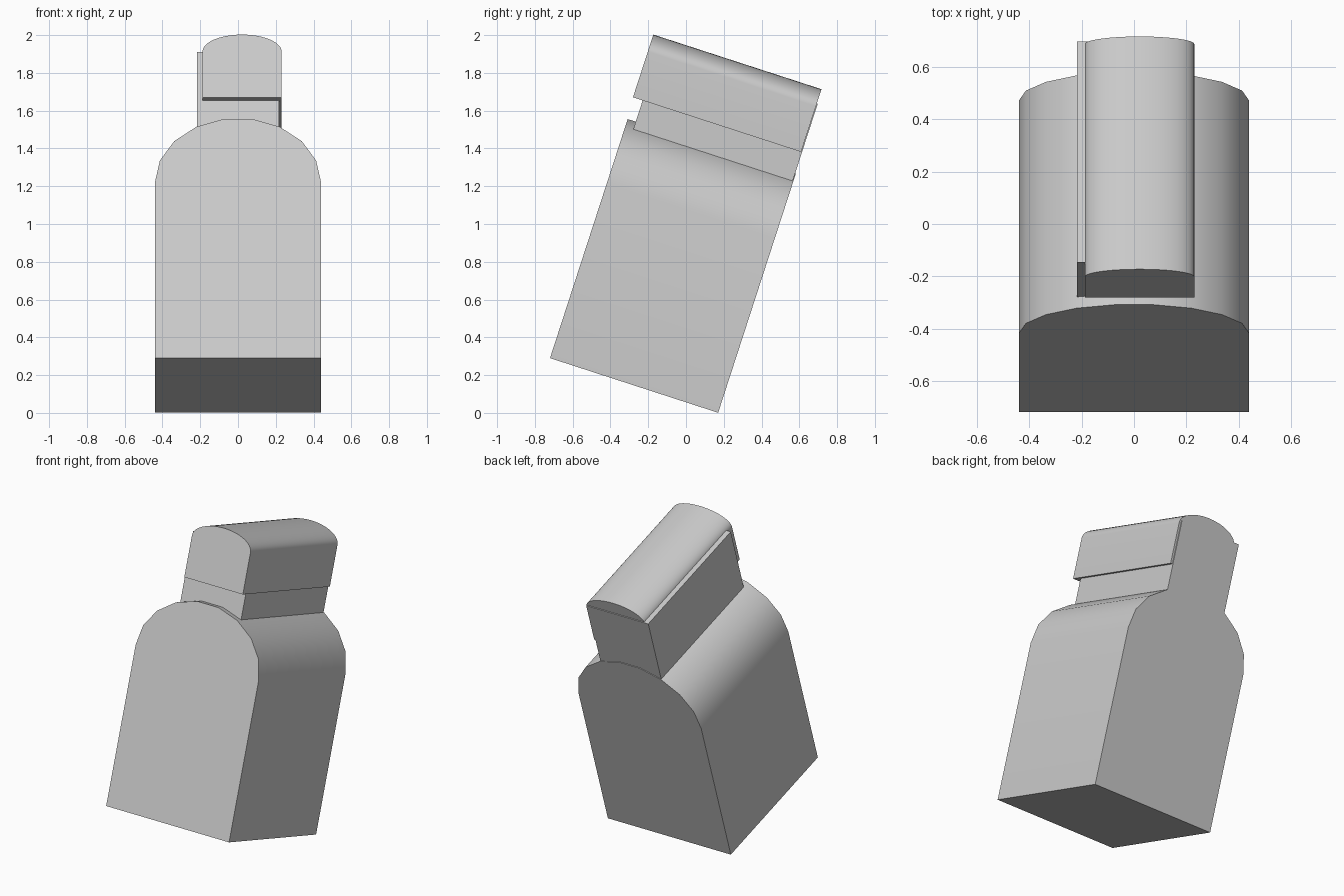
import bpy
import bmesh
from math import sin, cos, pi, radians
from mathutils import Matrix

cube = bpy.data.objects.get("Cube")
if cube:
    bpy.data.objects.remove(cube, do_unlink=True)

grey = bpy.data.materials.new("light_grey")
grey.use_nodes = True
COLOUR = (0.6, 0.6, 0.6, 1)
grey.diffuse_color = COLOUR
grey.node_tree.nodes["Principled BSDF"].inputs["Base Color"].default_value = COLOUR

# The whole model leans back; its local origin is the lower front edge
LEAN = Matrix.Translation((0, -0.72, 0.29)) @ Matrix.Rotation(radians(-18), 4, "X")


def arched(x0, x1, bottom, spring, rise, segments):
    """Upright outline with a half-ellipse top."""
    mid, half = (x0 + x1) / 2, (x1 - x0) / 2
    arc = [(mid + half * cos(pi * i / segments), spring + rise * sin(pi * i / segments))
           for i in range(segments + 1)]
    return [(x0, bottom), (x1, bottom)] + arc


def extrude(name, outline, front, back):
    """Solid made by sweeping an x-z outline from front to back."""
    bm = bmesh.new()
    face = bm.faces.new([bm.verts.new((x, front, z)) for x, z in outline])
    swept = bmesh.ops.extrude_face_region(bm, geom=[face])["geom"]
    verts = [v for v in swept if isinstance(v, bmesh.types.BMVert)]
    bmesh.ops.translate(bm, vec=(0, back - front, 0), verts=verts)
    bmesh.ops.recalc_face_normals(bm, faces=bm.faces)
    bm.transform(LEAN)
    mesh = bpy.data.meshes.new(name)
    bm.to_mesh(mesh)
    bm.free()
    mesh.materials.append(grey)
    obj = bpy.data.objects.new(name, mesh)
    bpy.context.collection.objects.link(obj)
    bpy.ops.object.select_all(action="DESELECT")
    obj.select_set(True)
    bpy.context.view_layer.objects.active = obj
    bpy.ops.object.shade_smooth_by_angle(angle=radians(35))
    return obj


# Main body with a faceted arch on top
extrude("body", arched(-0.44, 0.44, 0, 0.978, 0.358, 9), 0, 0.936)

# Neck block, running from inside the body up into the cap
neck = [(-0.218, 1.15), (0.217, 1.15), (0.217, 1.718), (-0.218, 1.718)]
extrude("neck", neck, 0.045, 0.932)

# Cap with a smooth rounded top, set slightly to one side of the neck
extrude("cap", arched(-0.188, 0.231, 1.449, 1.703, 0.095, 24), -0.009, 0.927)
